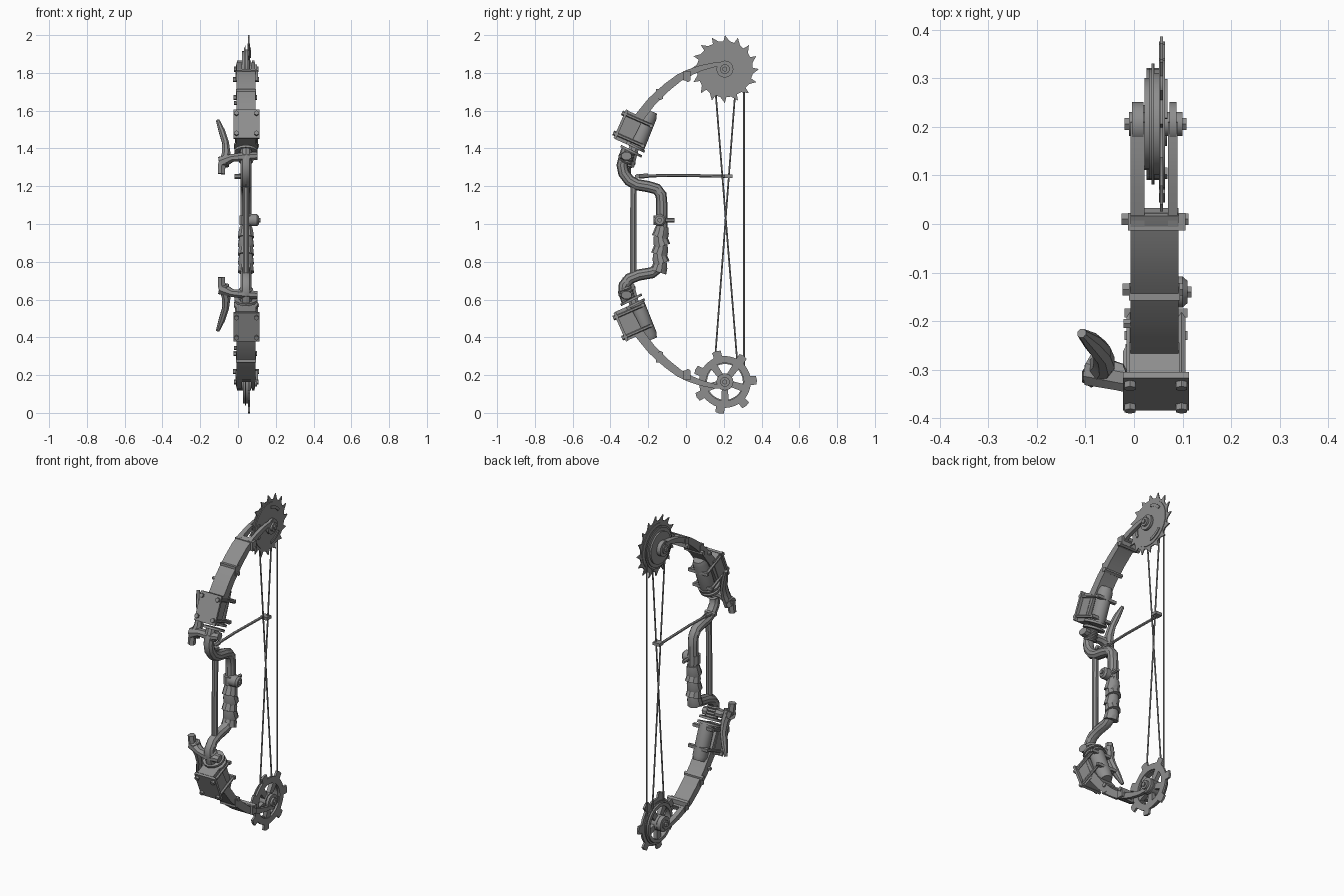
import bpy, bmesh, math
from mathutils import Vector

if "Cube" in bpy.data.objects:
    bpy.data.objects.remove(bpy.data.objects["Cube"])

mat = bpy.data.materials.new("gunmetal grey")
mat.diffuse_color = (0.27, 0.27, 0.27, 1)
mat.use_nodes = True
mat.node_tree.nodes["Principled BSDF"].inputs["Base Color"].default_value = mat.diffuse_color
CX = 0.042          # bow centre plane
MID = 0.992         # mirror height of the two limbs


def finish(name, bm, angle=35):
    bmesh.ops.recalc_face_normals(bm, faces=bm.faces)
    me = bpy.data.meshes.new(name)
    bm.to_mesh(me)
    bm.free()
    ob = bpy.data.objects.new(name, me)
    bpy.context.collection.objects.link(ob)
    me.materials.append(mat)
    bpy.ops.object.select_all(action='DESELECT')
    ob.select_set(True)
    bpy.context.view_layer.objects.active = ob
    bpy.ops.object.shade_smooth_by_angle(angle=math.radians(angle))
    return ob


def sweep(name, pts, radii, sides=8):
    """Tube or bar along a path; a radius may be a number or (side, depth)."""
    pts = [Vector(p) for p in pts]
    if not isinstance(radii, list):
        radii = [radii] * len(pts)
    bm = bmesh.new()
    whole = (pts[-1] - pts[0]).normalized()
    ref = Vector((1, 0, 0)) if abs(whole.x) < 0.8 else Vector((0, 1, 0))
    rings = []
    for i, p in enumerate(pts):
        t = (pts[min(i + 1, len(pts) - 1)] - pts[max(i - 1, 0)]).normalized()
        a = (ref - t * ref.dot(t)).normalized()
        b = t.cross(a)
        r = radii[i] if isinstance(radii[i], tuple) else (radii[i], radii[i])
        k = math.sqrt(2) if sides == 4 else 1
        ring = []
        for j in range(sides):
            w = 2 * math.pi * (j + 0.5) / sides
            ring.append(bm.verts.new(p + a * r[0] * k * math.cos(w) + b * r[1] * k * math.sin(w)))
        rings.append(ring)
    for r0, r1 in zip(rings, rings[1:]):
        for j in range(sides):
            n = (j + 1) % sides
            bm.faces.new((r0[j], r0[n], r1[n], r1[j]))
    bm.faces.new(rings[0])
    bm.faces.new(rings[-1])
    return finish(name, bm)


def plate(name, outer, x0, x1, inner=None):
    """Outline in (y, z) extruded along x, with an optional matching hole."""
    bm = bmesh.new()
    n = len(outer)
    loop = lambda o, x: [bm.verts.new((x, y, z)) for y, z in o]
    a, b = loop(outer, x0), loop(outer, x1)
    if inner:
        c, d = loop(inner, x0), loop(inner, x1)
    for i in range(n):
        j = (i + 1) % n
        bm.faces.new((a[i], a[j], b[j], b[i]))
        if inner:
            bm.faces.new((c[i], c[j], d[j], d[i]))
            bm.faces.new((a[i], a[j], c[j], c[i]))
            bm.faces.new((b[i], b[j], d[j], d[i]))
    if not inner:
        bm.faces.new(a)
        bm.faces.new(b)
    return finish(name, bm)


def polar(cy, cz, r, deg):
    w = math.radians(deg)
    return (cy + r * math.cos(w), cz + r * math.sin(w))


def circle(cy, cz, r, n=28):
    return [polar(cy, cz, r, 360 * i / n) for i in range(n)]


def arc(name, cy, cz, r0, r1, d0, d1, x0, x1):
    ds = [d0 + (d1 - d0) * i / 5 for i in range(6)]
    plate(name, [polar(cy, cz, r1, d) for d in ds] + [polar(cy, cz, r0, d) for d in ds[::-1]], x0, x1)


def strip(line, halves):
    """Outline of a band around a (y, z) centre line."""
    left, right = [], []
    for i, p in enumerate(line):
        q, r = Vector(line[max(i - 1, 0)]), Vector(line[min(i + 1, len(line) - 1)])
        t = (r - q).normalized()
        nrm = Vector((-t.y, t.x)) * halves[i]
        left.append(tuple(Vector(p) + nrm))
        right.append(tuple(Vector(p) - nrm))
    return left + right[::-1]


# ---- limbs and their fittings, upper then lower ----
for side in ("upper", "lower"):
    fz = (lambda z: z) if side == "upper" else (lambda z: 2 * MID - z)
    P = lambda x, y, z: (x, y, fz(z))
    N = lambda s: side + "_" + s
    m2 = lambda o: [(y, fz(z)) for y, z in o]
    # limb band and its forked tip
    line = [(0.025, 1.805), (-0.035, 1.775), (-0.1, 1.725), (-0.18, 1.65), (-0.255, 1.555), (-0.32, 1.43)]
    plate(N("limb"), m2(strip(line, [0.018, 0.02, 0.022, 0.024, 0.026, 0.026])), -0.007, 0.092)
    fork = [(0.21, 1.848), (0.15, 1.843), (0.08, 1.826), (0.0, 1.795)]
    for x0, x1 in ((-0.007, 0.022), (0.07, 0.09)):
        plate(N("fork_arm"), m2(strip(fork, [0.008, 0.012, 0.015, 0.018])), x0, x1)
        plate(N("fork_eye"), circle(0.206, fz(1.82), 0.045, 16), x0 + 0.003, x1 - 0.002)
    # axle
    sweep(N("axle"), [P(-0.01, 0.206, 1.82), P(0.1, 0.206, 1.82)], 0.026, 12)
    sweep(N("axle_bolt"), [P(-0.02, 0.206, 1.82), P(0.108, 0.206, 1.82)], 0.014, 6)
    # clamps across the limb
    for y, z, x0, x1 in ((0.005, 1.785, -0.012, 0.106), (-0.14, 1.69, -0.01, 0.095)):
        sweep(N("limb_clamp"), [P(x0, y, z), P(x1, y, z)], (0.018, 0.026), 4)
        sweep(N("clamp_bolt"), [P(x0 - 0.014, y + 0.005, z - 0.02), P(x1 + 0.006, y + 0.005, z - 0.02)], 0.014, 6)
    sweep(N("limb_bolt"), [P(-0.022, -0.205, 1.64), P(0.03, -0.205, 1.64)], 0.011, 6)
    # bolted bracket: front plate, clamping rods and back bars
    u, n = Vector((0.4, 0.916)), Vector((-0.916, 0.4))
    c = Vector((-0.344, 1.528))
    at = lambda x, s, d: P(x, *(c + u * s + n * d))
    sweep(N("bracket_plate"), [at(0.045, -0.083, 0), at(0.045, 0.083, 0)], (0.068, 0.007), 4)
    sweep(N("bracket_block"), [at(CX, -0.085, -0.04), at(CX, 0.08, -0.04)], (0.052, 0.034), 4)
    for s in (-0.058, 0.058):
        sweep(N("back_bar"), [at(-0.02, s, -0.15), at(0.11, s, -0.15)], 0.009, 4)
        for x in (-0.008, 0.098):
            sweep(N("clamp_rod"), [at(x, s, -0.155), at(x, s, 0.006)], 0.009, 6)
            sweep(N("plate_bolt"), [at(x, s, 0.0), at(x, s, 0.02)], 0.013, 6)
    # damper cylinder and flanges
    sweep(N("cylinder"), [P(CX, -0.265, 1.4), P(CX, -0.195, 1.575), P(CX, -0.185, 1.598)],
          [0.043, 0.043, 0.033], 14)
    for y, z, r in ((-0.29, 1.385, 0.062), (-0.278, 1.412, 0.066)):
        sweep(N("flange"), [P(CX, y - 0.003, z - 0.006), P(CX, y + 0.003, z + 0.006)], r, 14)
    # coiled collar
    for i in range(4):
        y, z = -0.322 + 0.006 * i, 1.33 + 0.016 * i
        sweep(N("collar_ring"), [P(CX, y - 0.003, z - 0.008), P(CX, y, z), P(CX, y + 0.003, z + 0.008)],
              [0.03, 0.038, 0.03], 10)
    # side lever with a curved horn
    sweep(N("lever_arm"), [P(0.1, -0.315, 1.36), P(0.03, -0.325, 1.355), P(-0.03, -0.315, 1.35), P(-0.09, -0.3, 1.325)],
          [(0.03, 0.022), (0.034, 0.026), (0.03, 0.022), (0.035, 0.035)], 8)
    sweep(N("lever_nub"), [P(-0.088, -0.315, 1.265), P(-0.085, -0.31, 1.33)], 0.022, 6)
    sweep(N("lever_horn"), [P(-0.075, -0.305, 1.31), P(-0.062, -0.285, 1.375), P(-0.066, -0.265, 1.43),
                            P(-0.085, -0.245, 1.49), P(-0.108, -0.225, 1.55)],
          [(0.03, 0.034), (0.024, 0.03), (0.019, 0.027), (0.018, 0.022), (0.01, 0.01)], 8)

# ---- upper saw wheel ----
WY, TZ, BZ = 0.206, 1.82, 0.164
saw = []
for i in range(16):
    d = 22.5 * i
    saw += [polar(WY, TZ, 0.18, d), polar(WY, TZ, 0.147, d + 3), polar(WY, TZ, 0.15, d + 13)]
plate("saw_blade", saw, 0.054, 0.06)
plate("saw_core", circle(WY, TZ, 0.135), 0.051, 0.064)
for d in (60, 180, 300):
    arc("saw_rib", WY, TZ, 0.098, 0.114, d - 24, d + 24, 0.06, 0.069)
for r, x0, x1 in ((0.125, 0.036, 0.041), (0.105, 0.041, 0.052), (0.115, 0.031, 0.036), (0.095, 0.022, 0.031)):
    plate("saw_cam", circle(WY, TZ, r), x0, x1)

# ---- lower spoked gear ----
gear, hole = [], []
for i in range(7):
    for off, r in ((-25.7, 0.137), (-17, 0.137), (-9.5, 0.138), (-8, 0.167), (0, 0.17), (8, 0.167), (9.5, 0.138), (17, 0.137)):
        d = 360 / 7 * i + 3 + off
        gear.append(polar(WY, BZ, r, d))
        hole.append(polar(WY, BZ, 0.1, d))
plate("gear_ring", gear, 0.052, 0.064, hole)
for r, x0, x1 in ((0.125, 0.036, 0.042), (0.115, 0.042, 0.052), (0.115, 0.026, 0.036)):
    plate("gear_cam_ring", circle(WY, BZ, r), x0, x1, circle(WY, BZ, 0.095))
plate("gear_hub", circle(WY, BZ, 0.045, 18), 0.022, 0.068)
for i in range(5):
    d = 72 * i + 54
    plate("gear_spoke", strip([polar(WY, BZ, 0.035, d), polar(WY, BZ, 0.104, d)], [0.016, 0.02]), 0.036, 0.06)

# ---- riser tube ----
riser = [(-0.31, 1.4), (-0.325, 1.36), (-0.338, 1.31), (-0.33, 1.27), (-0.3, 1.23), (-0.26, 1.208), (-0.2, 1.198),
         (-0.155, 1.185), (-0.132, 1.155), (-0.128, 1.1), (-0.128, 1.0), (-0.14, 0.8), (-0.15, 0.765),
         (-0.18, 0.742), (-0.25, 0.73), (-0.3, 0.71), (-0.328, 0.675), (-0.33, 0.64), (-0.31, 0.585)]
sweep("riser", [(CX, y, z) for y, z in riser], 0.03, 10)
sweep("brace_bar", [(CX, -0.278, 1.21), (CX, -0.28, 0.74)], 0.018, 8)
# wrapped grip made of overlapping tapered bands
for i in range(5):
    z, y = 0.955 - 0.046 * i, -0.131 - 0.002 * i
    lean = 0.008 if i % 2 else -0.008
    sweep("grip_wrap", [(CX, y - lean / 2, z + 0.03), (CX, y, z), (CX, y + lean, z - 0.026)],
          [0.034, 0.041, 0.044], 10)
# clamp knob on the riser
sweep("knob_band", [(CX, -0.135, 1.045), (CX, -0.135, 0.995)], 0.037, 10)
sweep("knob", [(0.05, -0.14, 1.02), (0.1, -0.14, 1.02), (0.11, -0.14, 1.02)], [0.033, 0.033, 0.024], 12)
sweep("knob_bolt", [(0.1, -0.14, 1.02), (0.118, -0.14, 1.02)], 0.013, 6)
sweep("knob_stub", [(CX + 0.02, -0.13, 1.02), (CX + 0.02, -0.062, 1.02)], 0.011, 6)

# ---- cable guard rod ----
sweep("guard_rod", [(0.012, -0.26, 1.253), (0.012, -0.05, 1.258), (0.012, 0.24, 1.252)], 0.008, 6)
sweep("guard_mount", [(-0.018, -0.258, 1.252), (0.05, -0.258, 1.252)], 0.013, 6)
sweep("guard_collar", [(0.012, -0.25, 1.253), (0.012, -0.2, 1.255)], 0.013, 8)
sweep("guard_clip", [(0.005, 0.225, 1.252), (0.05, 0.225, 1.252)], (0.02, 0.009), 4)

# ---- strings ----
for name, a, b in (("bow_string", (0.047, 0.307, 1.76), (0.047, 0.307, 0.2)),
                   ("left_cable", (0.034, 0.155, 1.72), (0.034, 0.272, 0.26)),
                   ("right_cable", (0.04, 0.262, 1.72), (0.04, 0.152, 0.26))):
    sweep(name, [a, b], 0.0045, 6)
